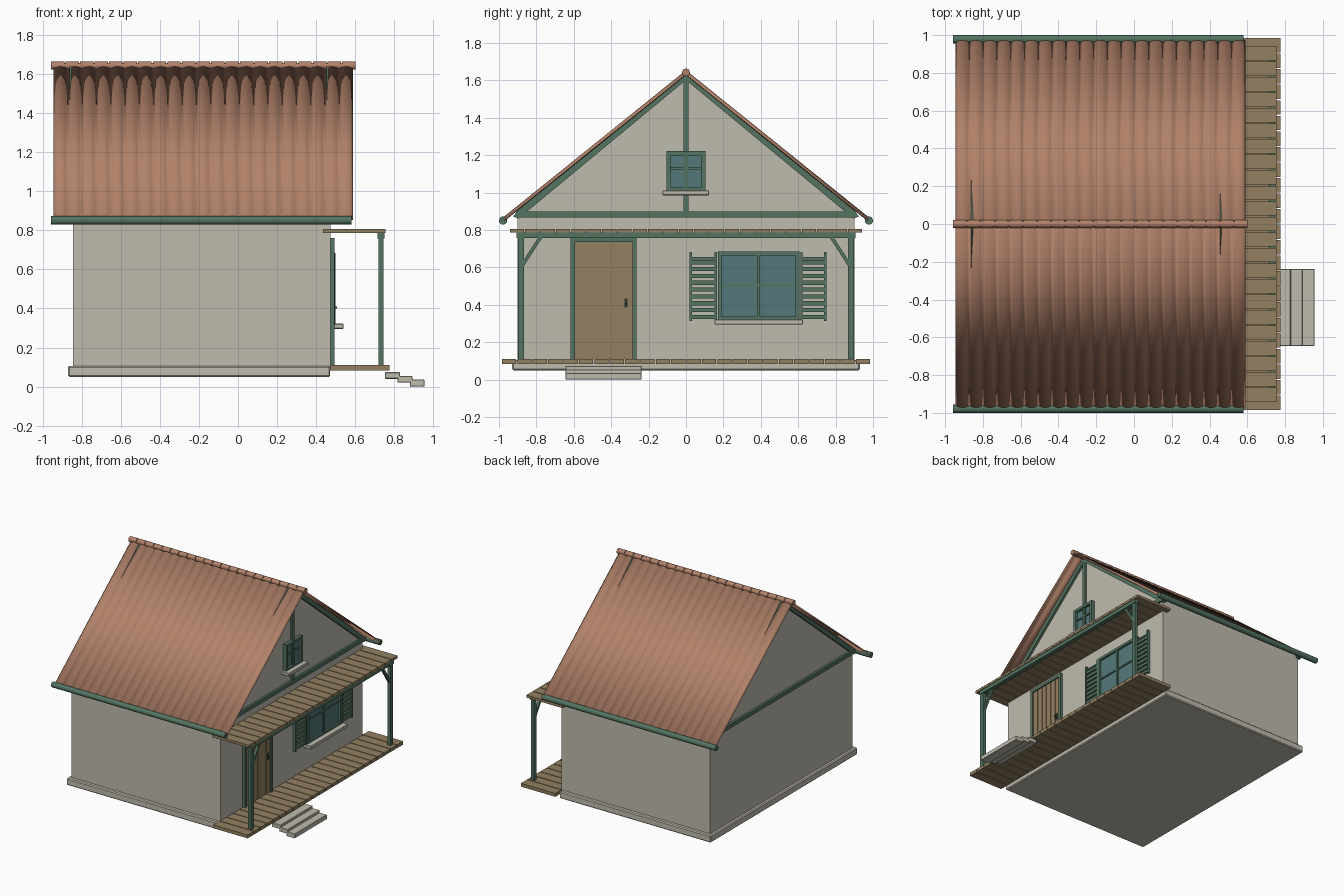
import bpy, bmesh, math
from mathutils import Vector, Matrix

if "Cube" in bpy.data.objects:
    bpy.data.objects.remove(bpy.data.objects["Cube"])


def material(name, rgb):
    m = bpy.data.materials.new(name)
    lin = [((c / 255 + 0.055) / 1.055) ** 2.4 for c in rgb]
    m.diffuse_color = (*lin, 1)
    m.use_nodes = True
    m.node_tree.nodes["Principled BSDF"].inputs["Base Color"].default_value = m.diffuse_color
    return m


PLASTER = material("plaster", (191, 187, 174))
TILE = material("clay_tile", (178, 130, 106))
WOOD = material("brown_wood", (147, 128, 97))
GREEN = material("green_paint", (83, 115, 97))
GLASS = material("blue_glass", (84, 120, 123))
IRON = material("dark_iron", (48, 58, 52))


def finish(name, bm, mat, smooth=False):
    bm.normal_update()
    me = bpy.data.meshes.new(name)
    bm.to_mesh(me)
    bm.free()
    me.materials.append(mat)
    ob = bpy.data.objects.new(name, me)
    bpy.context.collection.objects.link(ob)
    if smooth:
        bpy.ops.object.select_all(action='DESELECT')
        ob.select_set(True)
        bpy.context.view_layer.objects.active = ob
        bpy.ops.object.shade_smooth_by_angle(angle=math.radians(35))
    return ob


def boxes(name, mat, items, bevel=0):
    """One object from (x0, x1, y0, y1, z0, z1) boxes."""
    bm = bmesh.new()
    for x0, x1, y0, y1, z0, z1 in items:
        m = Matrix.Translation(((x0 + x1) / 2, (y0 + y1) / 2, (z0 + z1) / 2))
        bmesh.ops.create_cube(bm, size=1, matrix=m @ Matrix.Diagonal((x1 - x0, y1 - y0, z1 - z0, 1)))
    ob = finish(name, bm, mat)
    if bevel:
        b = ob.modifiers.new("bevel", 'BEVEL')
        b.width, b.segments = bevel, 1
    return ob


def prism(name, mat, x0, x1, outline):
    """Extrude a closed (y, z) outline along x."""
    bm = bmesh.new()
    f = bm.faces.new([bm.verts.new((x0, y, z)) for y, z in outline])
    r = bmesh.ops.extrude_face_region(bm, geom=[f])
    vs = [g for g in r["geom"] if isinstance(g, bmesh.types.BMVert)]
    bmesh.ops.translate(bm, verts=vs, vec=(x1 - x0, 0, 0))
    bmesh.ops.recalc_face_normals(bm, faces=bm.faces)
    return finish(name, bm, mat)


def tube(name, mat, spans, y, z, r, sides=14):
    """Round bars along x, one per (x0, x1) span."""
    bm = bmesh.new()
    for x0, x1 in spans:
        bmesh.ops.create_cone(bm, cap_ends=True, segments=sides, radius1=r, radius2=r, depth=x1 - x0,
                              matrix=Matrix.Translation(((x0 + x1) / 2, y, z)) @ Matrix.Rotation(math.pi / 2, 4, 'Y'))
    return finish(name, bm, mat, True)


# Footing and gabled walls
boxes("footing", PLASTER, [(-0.87, 0.472, -0.93, 0.93, 0.05, 0.106)], 0.007)
prism("house_walls", PLASTER, -0.845, 0.474,
      [(-0.9, 0.1), (0.9, 0.1), (0.9, 0.885), (0, 1.615), (-0.9, 0.885)])

# Tiled roof slopes made of arched strips
N, SEG, RX0, RX1 = 21, 6, -0.945, 0.59
pitch = (RX1 - RX0) / N
for side, label in ((-1, "front"), (1, "back")):
    up = Vector((0, side * 0.785, 0.975)).normalized()
    bm = bmesh.new()
    rows = []
    for i in range(N):
        for j in range(SEG + (i == N - 1)):
            x = RX0 + pitch * (i + j / SEG)
            h = up * 0.013 * math.sin(math.pi * j / SEG) ** 0.8 if 0 < j < SEG else up * 0
            rows.append([bm.verts.new(Vector((x, y, z)) + h)
                         for y, z in ((0, 1.638), (side * 0.972, 0.856))])
    for a, b in zip(rows, rows[1:]):
        f = bm.faces.new((a[0], a[1], b[1], b[0]))
        f.normal_update()
        if f.normal.z < 0:
            f.normal_flip()
    roof = finish(label + "_roof_slope", bm, TILE, True)
    s = roof.modifiers.new("thickness", 'SOLIDIFY')
    s.thickness, s.offset = 0.007, -1
    # Eave gutter
    tube(label + "_gutter", GREEN, [(-0.958, 0.58)], side * 0.978, 0.851, 0.022)

# Ridge caps
cap = 1.565 / 21
tube("ridge_caps", TILE, [(-0.958 + i * cap, -0.958 + (i + 1) * cap - 0.006) for i in range(21)], 0, 1.643, 0.021)
tube("ridge_core", TILE, [(-0.95, 0.6)], 0, 1.641, 0.016)

# Gable timbers: sloping rafters, tie beams and front centre post
for x, label in ((-0.845, "rear_gable"), (0.472, "porch_gable")):
    for side, hand in ((-1, "left"), (1, "right")):
        prism(f"{label}_{hand}_rafter", GREEN, x - 0.018, x + 0.02,
              [(side * 0.925, 0.872), (side * 0.9, 0.905), (0, 1.652), (0, 1.602), (side * 0.895, 0.862)])
    boxes(label + "_tie_beam", GREEN, [(x - 0.018, x + 0.02, -0.91, 0.91, 0.868, 0.9)])
boxes("gable_centre_post", GREEN, [(0.46, 0.49, -0.014, 0.014, 0.9, 1.615)])

# Porch deck and canopy planks
def planks(name, x0, x1, half, count, z0, z1, gap):
    w = 2 * half / count
    boxes(name, WOOD, [(x0, x1, -half + i * w + gap, -half + (i + 1) * w - gap, z0, z1)
                       for i in range(count)])


planks("deck_planks", 0.47, 0.775, 0.987, 24, 0.083, 0.11, 0.003)
planks("canopy_planks", 0.435, 0.755, 0.945, 23, 0.786, 0.806, 0.003)

# Porch posts, beam and braces
boxes("porch_posts", GREEN, [(0.718, 0.746, s * 0.882 - 0.017, s * 0.882 + 0.017, 0.11, 0.765) for s in (-1, 1)])
boxes("porch_beam", GREEN, [(0.714, 0.75, -0.905, 0.905, 0.757, 0.787)])
for s, hand in ((-1, "left"), (1, "right")):
    prism(hand + "_porch_brace", GREEN, 0.722, 0.742,
          [(s * 0.868, 0.605), (s * 0.868, 0.64), (s * 0.79, 0.76), (s * 0.768, 0.76)])

# Entry steps
boxes("entry_steps", PLASTER, [(0.752 + 0.064 * i, 0.83 + 0.0625 * i, -0.645, -0.237,
                                0.04 - 0.02 * i, 0.074 - 0.019 * i) for i in range(3)], 0.003)

# Door with planks, frame and handle
boxes("door_panel", WOOD, [(0.47, 0.479, -0.595, -0.285, 0.11, 0.738)])
dw = 0.306 / 6
boxes("door_planks", WOOD, [(0.47, 0.485, -0.593 + i * dw + 0.003, -0.593 + (i + 1) * dw - 0.003, 0.112, 0.735)
                            for i in range(6)])
boxes("door_frame", GREEN, [(0.47, 0.494, -0.617, -0.594, 0.11, 0.738),
                            (0.47, 0.494, -0.287, -0.264, 0.11, 0.738),
                            (0.47, 0.494, -0.617, -0.264, 0.736, 0.76)])
boxes("door_handle", IRON, [(0.483, 0.491, -0.33, -0.312, 0.385, 0.435), (0.488, 0.507, -0.326, -0.316, 0.4, 0.41)])


def window(name, y0, y1, z0, z1, border, depth, rail_z, over):
    """Glass, frame with cross bars, and projecting sill."""
    x, mid, b = 0.47, (y0 + y1) / 2, border
    boxes(name + "_glass", GLASS, [(x, x + 0.012, y0 + 0.005, y1 - 0.005, z0, z1 - 0.005)])
    boxes(name + "_frame", GREEN, [
        (x, x + depth, y0, y0 + b, z0, z1), (x, x + depth, y1 - b, y1, z0, z1),
        (x, x + depth, y0, y1, z1 - b, z1), (x, x + depth, y0, y1, z0, z0 + b * 0.8),
        (x, x + depth * 0.8, mid - b * 0.4, mid + b * 0.4, z0, z1),
        (x, x + depth * 0.7, y0, y1, rail_z - 0.006, rail_z + 0.006)])
    boxes(name + "_sill", PLASTER, [(x, x + 0.07, y0 - over, y1 + over, z0 - 0.024, z0 + 0.002)], 0.003)


window("porch_window", 0.17, 0.607, 0.32, 0.685, 0.021, 0.028, 0.505, 0.018)
window("gable_window", -0.105, 0.103, 1.01, 1.222, 0.022, 0.032, 1.13, 0.02)

# Louvred shutters
for hand, y0, y1, edge in (("left", 0.02, 0.165, 0.02), ("right", 0.612, 0.75, 0.738)):
    inner = y1 - 0.012 if hand == "left" else y0
    slats = [(0.478, 0.492, y0, y1, 0.325 + i * 0.0365, 0.325 + i * 0.0365 + 0.022) for i in range(9)]
    boxes(hand + "_shutter_slats", GREEN, slats)
    boxes(hand + "_shutter_stiles", GREEN, [(0.474, 0.496, e, e + 0.012, 0.315, 0.682) for e in (edge, inner)])
    boxes(hand + "_shutter_top_rail", GREEN, [(0.474, 0.494, y0, y1, 0.643, 0.655)])
